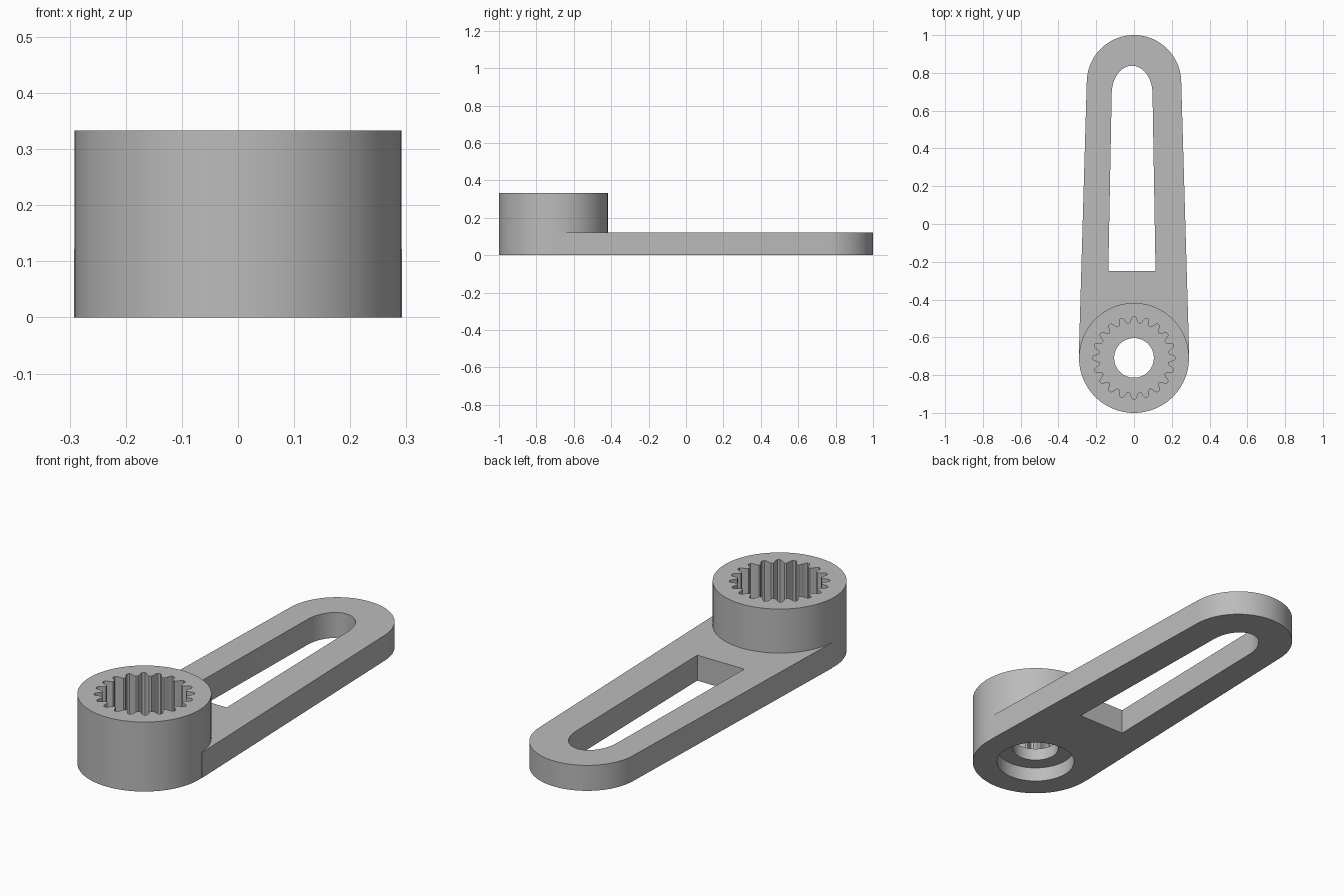
import bpy
import bmesh
from math import sin, cos, pi, radians

cube = bpy.data.objects.get("Cube")
if cube:
    bpy.data.objects.remove(cube, do_unlink=True)

HUB_Y = -0.709
HUB_R = 0.291

grey = bpy.data.materials.new("plain grey")
grey.use_nodes = True
colour = (0.5, 0.5, 0.5, 1)
grey.diffuse_color = colour
grey.node_tree.nodes["Principled BSDF"].inputs["Base Color"].default_value = colour


def prism(name, outline, z0, z1):
    """Extrude a closed counter-clockwise outline between two heights."""
    bm = bmesh.new()
    face = bm.faces.new([bm.verts.new((x, y, z0)) for x, y in outline])
    top = bmesh.ops.extrude_face_region(bm, geom=[face])["geom"]
    verts = [v for v in top if isinstance(v, bmesh.types.BMVert)]
    bmesh.ops.translate(bm, verts=verts, vec=(0, 0, z1 - z0))
    bmesh.ops.recalc_face_normals(bm, faces=bm.faces)
    mesh = bpy.data.meshes.new(name)
    bm.to_mesh(mesh)
    bm.free()
    mesh.materials.append(grey)
    obj = bpy.data.objects.new(name, mesh)
    bpy.context.collection.objects.link(obj)
    return obj


def arc(cx, cy, rx, ry, start, end, n):
    angles = [start + (end - start) * i / n for i in range(n + 1)]
    return [(cx + rx * cos(a), cy + ry * sin(a)) for a in angles]


def circle(r, n=96):
    return arc(0, HUB_Y, r, r, 0, 2 * pi, n)[:-1]


def combine(target, tool, operation):
    mod = target.modifiers.new(tool.name, "BOOLEAN")
    mod.operation = operation
    mod.solver = "EXACT"
    mod.object = tool
    bpy.context.view_layer.objects.active = target
    bpy.ops.object.modifier_apply(modifier=mod.name)
    bpy.data.objects.remove(tool, do_unlink=True)


# Round hub joined to the tapered arm
lever = prism("slotted_lever", circle(HUB_R), 0, 0.333)
arm_outline = [(-0.292, -0.69), (0.292, -0.69)] + arc(0, 0.75, 0.25, 0.25, radians(2), radians(178), 48)
combine(lever, prism("arm", arm_outline, 0, 0.122), "UNION")

# Long slot with a square inner end and a rounded outer end
slot_outline = [(-0.136, -0.248), (0.114, -0.248)] + arc(-0.01, 0.69, 0.108, 0.148, 0, pi, 32)
combine(lever, prism("slot", slot_outline, -0.1, 0.3), "DIFFERENCE")

# Toothed socket, screw hole and recess under the hub
TEETH, STEPS = 20, 12
socket_outline = []
for i in range(TEETH * STEPS):
    a = 2 * pi * i / (TEETH * STEPS)
    r = 0.201 + 0.017 * max(-1, min(1, 1.4 * cos(TEETH * a)))
    socket_outline.append((r * cos(a), HUB_Y + r * sin(a)))
combine(lever, prism("socket", socket_outline, 0.13, 0.5), "DIFFERENCE")
combine(lever, prism("screw_hole", circle(0.105, 64), -0.1, 0.25), "DIFFERENCE")
combine(lever, prism("recess", circle(0.178), -0.1, 0.07), "DIFFERENCE")

# Smooth round walls, sharp rims
bpy.ops.object.select_all(action="DESELECT")
lever.select_set(True)
bpy.context.view_layer.objects.active = lever
bpy.ops.object.shade_smooth_by_angle(angle=radians(30))
